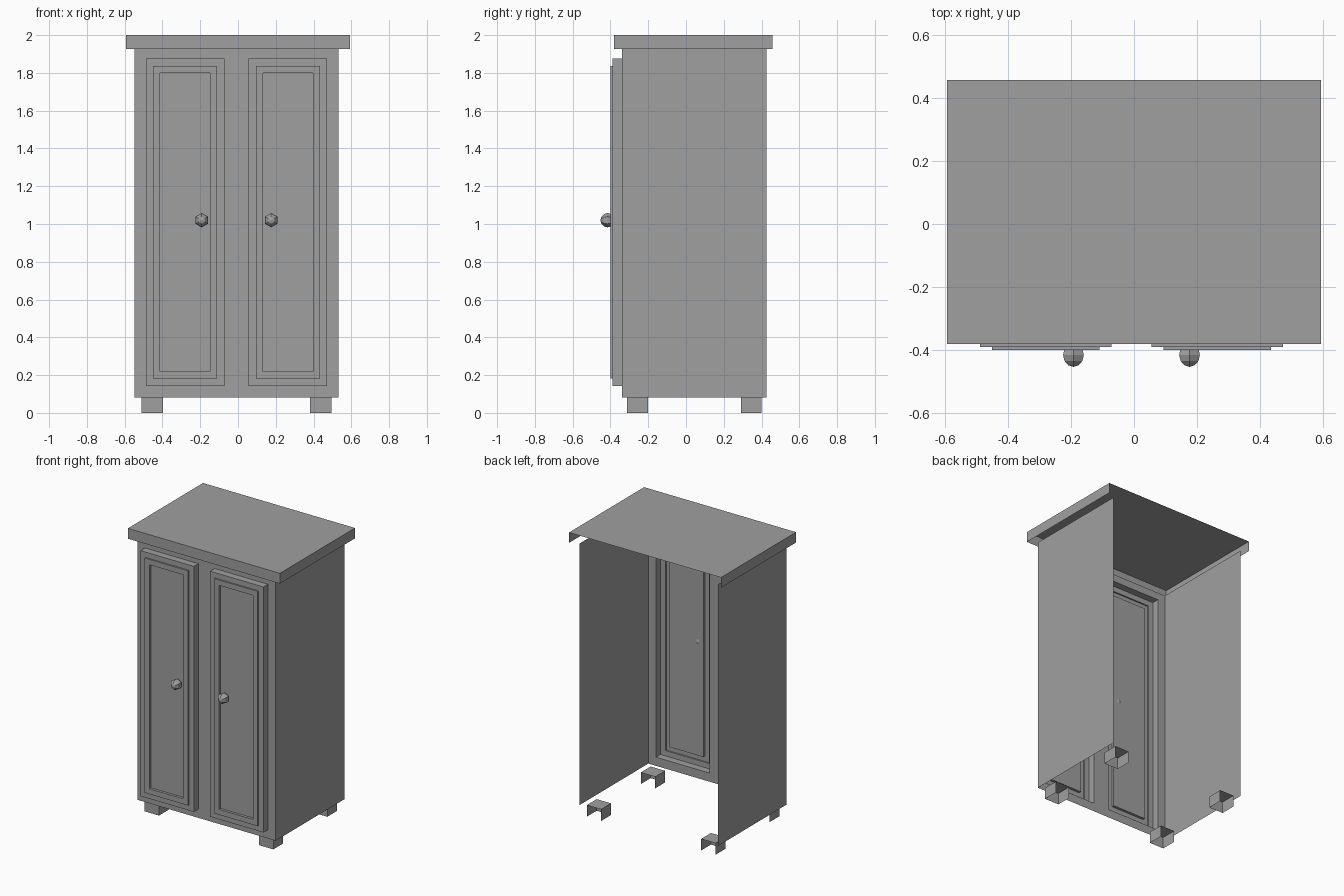
import bpy, bmesh, math
from mathutils import Matrix, Vector

if "Cube" in bpy.data.objects:
    bpy.data.objects.remove(bpy.data.objects["Cube"], do_unlink=True)

grey = bpy.data.materials.new("plain_grey")
grey.use_nodes = True
grey.diffuse_color = (0.35, 0.35, 0.35, 1)
grey.node_tree.nodes["Principled BSDF"].inputs["Base Color"].default_value = (0.35, 0.35, 0.35, 1)

MID = -0.008                 # centre line of the carcass
FRONT, BACK = -0.34, 0.425
FLOOR, CEILING = 0.082, 1.927


def finish(bm, name):
    mesh = bpy.data.meshes.new(name)
    bm.to_mesh(mesh)
    bm.free()
    mesh.materials.append(grey)
    obj = bpy.data.objects.new(name, mesh)
    bpy.context.collection.objects.link(obj)
    return obj


def open_box(name, x0, x1, y0, y1, z0, z1):
    """Box shell without a back or an underside."""
    bm = bmesh.new()
    size = Vector((x1 - x0, y1 - y0, z1 - z0))
    centre = Vector((x0 + x1, y0 + y1, z0 + z1)) / 2
    bmesh.ops.create_cube(bm, size=1, matrix=Matrix.Translation(centre) @ Matrix.Diagonal(size).to_4x4())
    bm.normal_update()
    hidden = [f for f in bm.faces if f.normal.y > 0.5 or f.normal.z < -0.5]
    bmesh.ops.delete(bm, geom=hidden, context='FACES')
    return finish(bm, name)


# Carcass: front grid whose door cells are pushed out, plus two side panels
bm = bmesh.new()
xs = [MID + x for x in (-0.54, -0.48, -0.064, 0.064, 0.48, 0.54)]
zs = [FLOOR, 0.143, 1.875, CEILING]
grid = [[bm.verts.new((x, FRONT, z)) for x in xs] for z in zs]
doors = []
for r in range(len(zs) - 1):
    for c in range(len(xs) - 1):
        face = bm.faces.new((grid[r][c], grid[r][c + 1], grid[r + 1][c + 1], grid[r + 1][c]))
        if r == 1 and c in (1, 3):
            doors.append(face)
for side, flip in ((0, False), (-1, True)):
    edge = [row[side] for row in grid]
    rear = [bm.verts.new((xs[side], BACK, z)) for z in (CEILING, FLOOR)]
    loop = edge + rear
    bm.faces.new(loop[::-1] if flip else loop)
bm.normal_update()

# Stepped door mouldings: slab, raised frame, recessed panel
for border, rise in ((0, 0.05), (0.038, 0), (0, 0.01), (0.038, 0), (0, -0.018)):
    bmesh.ops.inset_individual(bm, faces=doors, thickness=border, depth=rise, use_even_offset=True)
    bm.normal_update()
finish(bm, "cabinet_body_with_doors")

# Overhanging top
open_box("cabinet_top", -0.593, 0.593, -0.38, 0.457, CEILING, 2.0)

# Feet and door knobs, mirrored left and right
for s, label in ((1, "left"), (-1, "right")):
    inner, outer = sorted((MID + s * 0.39, MID + s * 0.502))
    for end, y in (("front", -0.312), ("back", 0.29)):
        open_box(f"{end}_{label}_foot", inner, outer, y, y + 0.11, 0, FLOOR)
    bm = bmesh.new()
    place = Matrix.Translation((MID + s * 0.184, -0.415, 1.02)) @ Matrix.Rotation(math.pi / 2, 4, 'X')
    bmesh.ops.create_uvsphere(bm, u_segments=6, v_segments=6, radius=0.038, matrix=place)
    finish(bm, f"{label}_door_knob")
